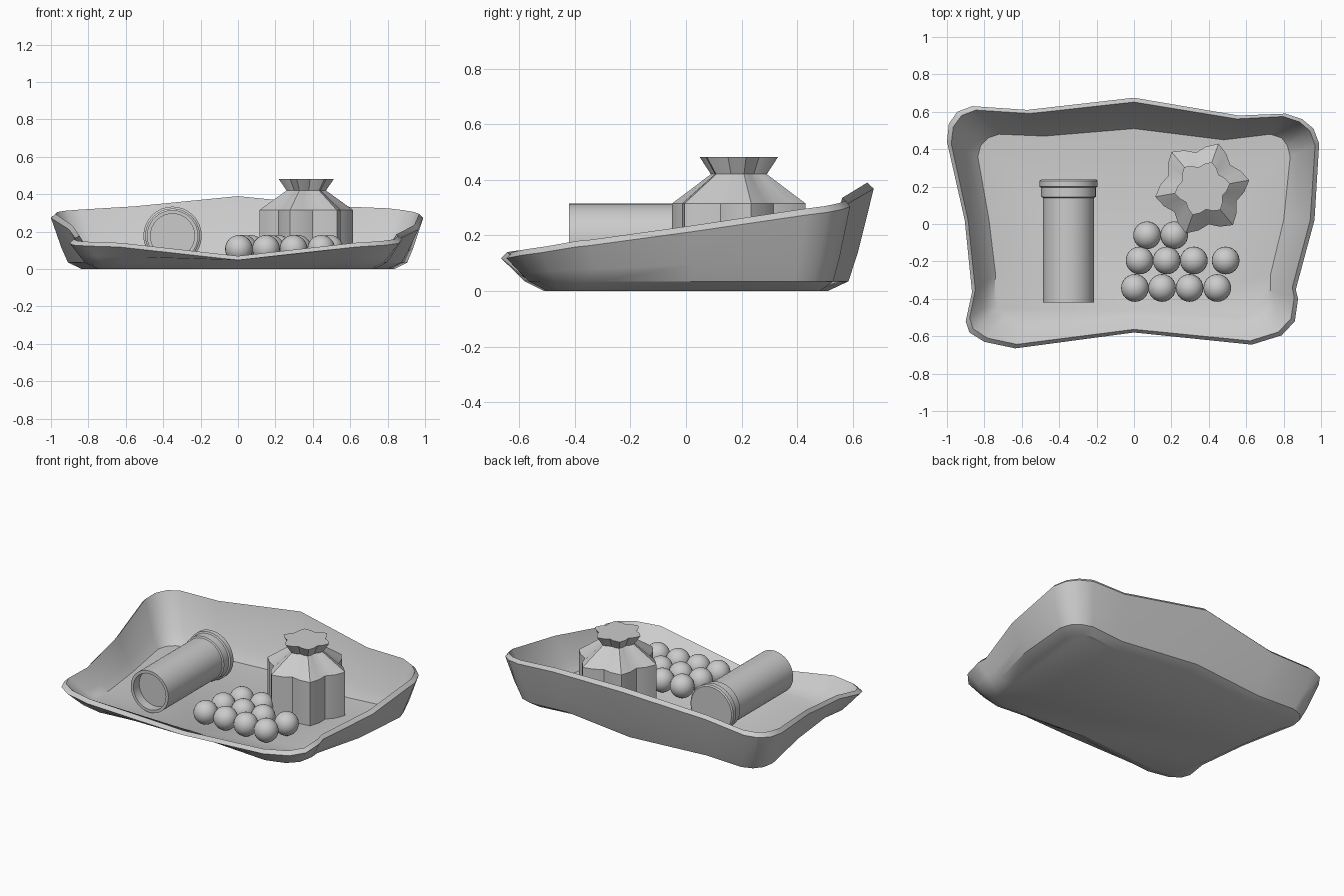
import bpy, bmesh, math
from mathutils import Matrix, Vector

if "Cube" in bpy.data.objects:
    bpy.data.objects.remove(bpy.data.objects["Cube"])

grey = bpy.data.materials.new("plain grey")
grey.use_nodes = True
COLOUR = (0.6, 0.6, 0.6, 1)
grey.diffuse_color = COLOUR
grey.node_tree.nodes["Principled BSDF"].inputs["Base Color"].default_value = COLOUR


def finish(bm, name, angle):
    bmesh.ops.recalc_face_normals(bm, faces=bm.faces)
    mesh = bpy.data.meshes.new(name)
    bm.to_mesh(mesh)
    bm.free()
    obj = bpy.data.objects.new(name, mesh)
    bpy.context.collection.objects.link(obj)
    mesh.materials.append(grey)
    bpy.ops.object.select_all(action='DESELECT')
    obj.select_set(True)
    bpy.context.view_layer.objects.active = obj
    bpy.ops.object.shade_smooth_by_angle(angle=math.radians(angle))
    return obj


def skin(bm, rings):
    """Join a list of closed point rings with quads and cap both ends."""
    loops = [[bm.verts.new(p) for p in ring] for ring in rings]
    n = len(loops[0])
    for a, b in zip(loops, loops[1:]):
        for i in range(n):
            j = (i + 1) % n
            bm.faces.new((a[i], a[j], b[j], b[i]))
    bm.faces.new(loops[0])
    bm.faces.new(loops[-1])


# Tray: rim x, rim y, rim height, floor x, floor y, counterclockwise from front
STATIONS = [
    (0, -.58, .07, 0, -.46), (.63, -.645, .14, .56, -.50),
    (.79, -.595, .15, .66, -.47), (.86, -.52, .16, .71, -.42),
    (.877, -.40, .18, .73, -.35), (.865, -.35, .185, .73, -.27),
    (.965, .02, .235, .80, .02), (.99, .43, .295, .835, .36),
    (.96, .51, .305, .82, .42), (.90, .56, .315, .79, .46),
    (.81, .59, .325, .73, .48), (.56, .58, .335, .48, .45),
    (0, .675, .39, 0, .51),
    (-.57, .61, .335, -.48, .47), (-.865, .63, .318, -.72, .48),
    (-.945, .60, .312, -.78, .46), (-.99, .535, .305, -.82, .42),
    (-1, .44, .295, -.835, .36), (-.905, .02, .235, -.775, .02),
    (-.866, -.365, .18, -.74, -.27), (-.90, -.52, .16, -.75, -.40),
    (-.88, -.58, .15, -.73, -.45), (-.80, -.63, .145, -.68, -.49),
    (-.635, -.665, .14, -.57, -.51),
]


def tray_ring(spread, base, rise):
    """Ring between floor outline (0) and rim outline (1), rising to the rim."""
    return [Vector((fx + (x - fx) * spread, fy + (y - fy) * spread,
                    base + (z - base) * rise))
            for x, y, z, fx, fy in STATIONS]


rim_drop = Vector((0, 0, -.022))
bm = bmesh.new()
skin(bm, [
    tray_ring(0, 0, 0),
    tray_ring(.45, .035, 0),
    tray_ring(.66, .035, .3),
    [p + rim_drop for p in tray_ring(1, .035, 1)],
    tray_ring(.86, .035, 1),
    tray_ring(.35, .04, .22),
    tray_ring(0, .03, 0),
])
finish(bm, "tray", 30)


# Jar lying on its side: radius and y position along the axis, recessed mouth
JAR = [(.118, -.36), (.118, -.42), (.137, -.42), (.137, .14), (.146, .145),
       (.146, .195), (.156, .2), (.156, .23), (.148, .237)]
bm = bmesh.new()
SIDES = 32
skin(bm, [[(-.35 + r * math.cos(math.tau * i / SIDES), y,
            .178 + r * math.sin(math.tau * i / SIDES)) for i in range(SIDES)]
          for r, y in JAR])
finish(bm, "jar", 35)


# Gathered bag with six lobes: mean radius, lobe depth, height
BAG = [(.225, .03, .03), (.225, .03, .315), (.095, .012, .42), (.132, .018, .482)]
bm = bmesh.new()
rings = []
for radius, lobe, z in BAG:
    ring = []
    for i in range(24):
        a = math.tau * i / 24
        r = radius + lobe * math.cos(6 * a)
        a += math.radians(10)
        ring.append((.365 + r * math.cos(a), .19 + r * math.sin(a), z))
    rings.append(ring)
skin(bm, rings)
finish(bm, "bag", 30)


# Balls in three rows: y position and x positions
ROWS = [(-.06, (.07, .215)), (-.195, (.03, .175, .32, .49)),
        (-.342, (.005, .15, .297, .445))]
for y, xs in ROWS:
    for x in xs:
        bm = bmesh.new()
        bmesh.ops.create_uvsphere(bm, u_segments=24, v_segments=14, radius=.074,
                                  matrix=Matrix.Translation((x, y, .108)))
        finish(bm, "ball", 40)
